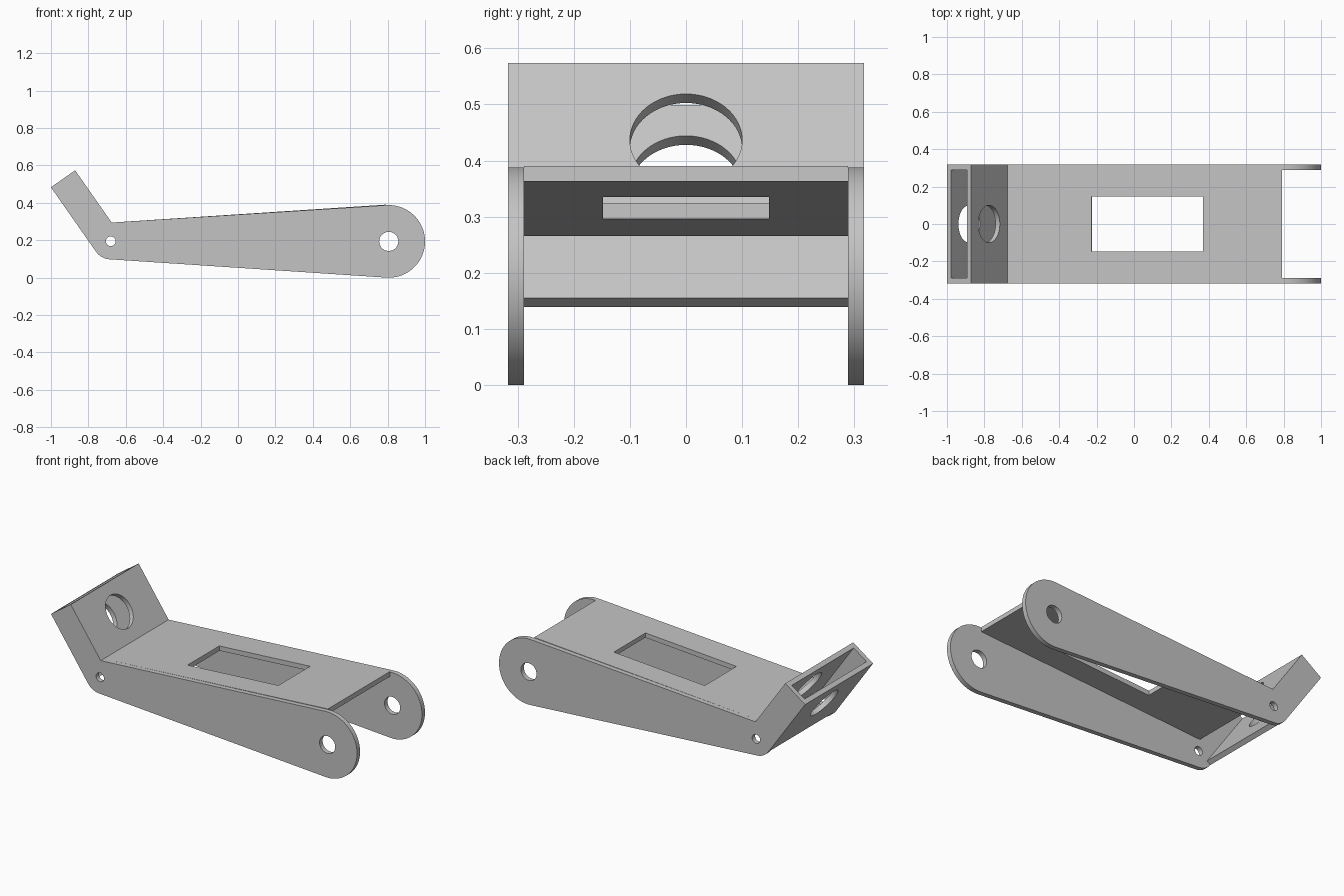
import bpy
from math import sin, cos, tan, radians, pi
from mathutils import Matrix, Vector

cube = bpy.data.objects.get("Cube")
if cube:
    bpy.data.objects.remove(cube, do_unlink=True)

grey = bpy.data.materials.new("plain grey")
grey.use_nodes = True
colour = (0.55, 0.55, 0.55, 1)
grey.diffuse_color = colour
grey.node_tree.nodes["Principled BSDF"].inputs["Base Color"].default_value = colour

THICK = 0.028
HALF_W = 0.317
INNER = HALF_W - THICK


def arc(cx, cy, r, a0, a1, n):
    return [(cx + r * cos(radians(a0 + (a1 - a0) * i / n)),
             cy + r * sin(radians(a0 + (a1 - a0) * i / n))) for i in range(n + 1)]


def circle(cx, cy, r, n=48):
    return arc(cx, cy, r, 0, 360, n)[:-1]


def rect(x0, x1, h):
    return [(x0, -h), (x1, -h), (x1, h), (x0, h)]


def plate(name, outlines, matrix):
    """Flat sheet from an outer outline followed by its hole outlines."""
    curve = bpy.data.curves.new(name, "CURVE")
    curve.dimensions = "2D"
    curve.fill_mode = "BOTH"
    curve.extrude = THICK / 2
    for pts in outlines:
        s = curve.splines.new("POLY")
        s.points.add(len(pts) - 1)
        for p, (x, y) in zip(s.points, pts):
            p.co = (x, y, 0, 1)
        s.use_cyclic_u = True
    ob = bpy.data.objects.new(name, curve)
    bpy.context.collection.objects.link(ob)
    ob.matrix_world = matrix
    bpy.ops.object.select_all(action="DESELECT")
    ob.select_set(True)
    bpy.context.view_layer.objects.active = ob
    bpy.ops.object.convert(target="MESH")
    ob = bpy.context.object
    ob.data.materials.clear()
    ob.data.materials.append(grey)
    bpy.ops.object.shade_smooth_by_angle(angle=radians(30))
    return ob


def frame(origin, along):
    """Local x follows 'along' in the xz plane, local y is world y."""
    x = along.normalized()
    y = Vector((0, 1, 0))
    m = Matrix((x, y, x.cross(y))).transposed().to_4x4()
    m.translation = origin
    return m


# Main dimensions: small pivot, large pivot, taper and arm tilt
small, small_r = Vector((-0.68, 0, 0.195)), 0.097
big, big_r = Vector((0.806, 0, 0.194)), 0.194
taper, tilt = radians(3.74), radians(35)
up = Vector((-sin(tilt), 0, cos(tilt)))
out = Vector((cos(tilt), 0, sin(tilt)))
arm_top = 0.42
elbow = small + out * 0.061 + up * 0.079
arm_front = small + out * 0.061
arm_back = small - out * small_r

# Side plates: tapered cheeks with a raised arm and two pivot holes
tip_f, tip_b = arm_front + up * arm_top, arm_back + up * arm_top
outline = arc(small.x, small.z, small_r, 215, 266.26, 12)
outline += arc(big.x, big.z, big_r, -93.74, 93.74, 48)
outline += [(p.x, p.z) for p in (elbow, tip_f, tip_b)]
holes = [circle(small.x, small.z, 0.026), circle(big.x, big.z, 0.051)]
for name, side in (("left_side_plate", 1), ("right_side_plate", -1)):
    place = (Matrix.Translation((0, side * (HALF_W - THICK / 2), 0))
             @ Matrix.Rotation(pi / 2, 4, "X"))
    plate(name, [outline] + holes, place)

# Top plate with a rectangular window, mitred under the elbow
slope = Vector((cos(taper), 0, sin(taper)))
normal = Vector((-sin(taper), 0, cos(taper)))
mitre = THICK * tan((pi / 2 - tilt + taper) / 2)
plate("top_plate",
      [rect(-mitre, (0.79 - elbow.x) / cos(taper), INNER),
       rect(-0.225 - elbow.x, 0.37 - elbow.x, 0.148)],
      frame(elbow - normal * THICK / 2, slope))

# Two tilted arm plates sharing one round through-hole
for name, base, inward, start in (
        ("arm_front_plate", arm_front, -1, 0.079 - mitre),
        ("arm_back_plate", arm_back, 1, 0)):
    plate(name, [rect(start, arm_top, INNER), circle(0.2525, 0, 0.1, 64)],
          frame(base + out * inward * THICK / 2, up))
